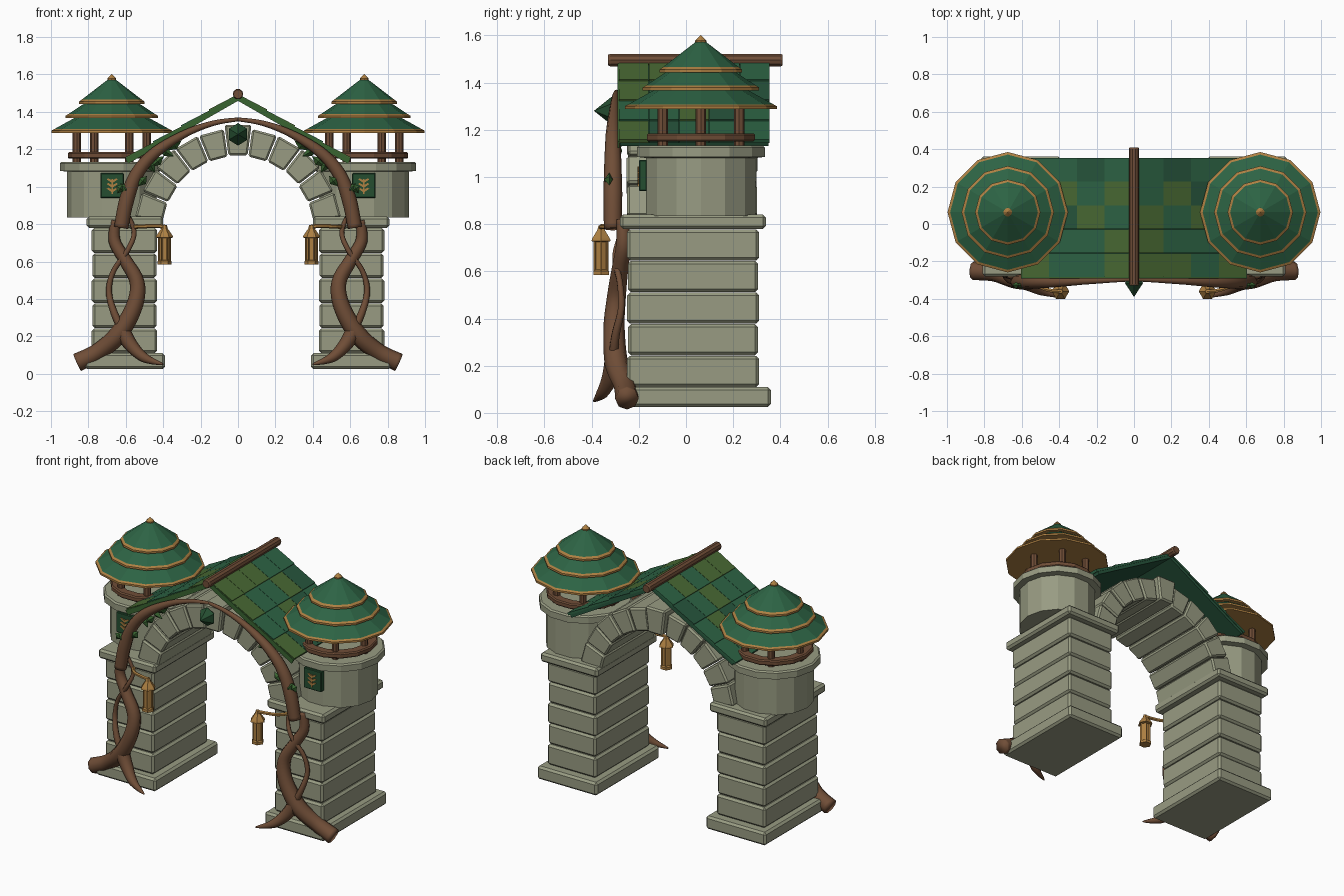
import bpy, bmesh, math, random
from mathutils import Vector, Matrix

if "Cube" in bpy.data.objects:
    bpy.data.objects.remove(bpy.data.objects["Cube"])

random.seed(4)

def mat(name, c):
    m = bpy.data.materials.new(name)
    m.diffuse_color = (*c, 1)
    m.use_nodes = True
    m.node_tree.nodes["Principled BSDF"].inputs["Base Color"].default_value = m.diffuse_color
    return m

STONE = mat("stone", (0.315, 0.33, 0.225))
GREEN = mat("roof_green", (0.026, 0.125, 0.058))
DARK = mat("tile_dark_green", (0.02, 0.09, 0.045))
OLIVE = mat("tile_olive", (0.065, 0.14, 0.033))
WOOD = mat("wood", (0.16, 0.075, 0.038))
GOLD = mat("gold", (0.42, 0.215, 0.055))
LEAF = mat("leaf_green", (0.04, 0.125, 0.03))
GEM = mat("gem_green", (0.018, 0.075, 0.03))

def finish(name, bm, mats, mirror=False, bevel=0, smooth=False):
    """Turn a bmesh in world coordinates into an object."""
    bmesh.ops.remove_doubles(bm, verts=bm.verts, dist=1e-5)
    bmesh.ops.recalc_face_normals(bm, faces=bm.faces)
    for f in bm.faces:
        f.smooth = smooth
    me = bpy.data.meshes.new(name)
    bm.to_mesh(me)
    bm.free()
    ob = bpy.data.objects.new(name, me)
    bpy.context.collection.objects.link(ob)
    for m in mats:
        me.materials.append(m)
    if bevel:
        b = ob.modifiers.new("bevel", 'BEVEL')
        b.width, b.segments, b.limit_method, b.angle_limit = bevel, 1, 'ANGLE', 0.7
    if mirror:
        m = ob.modifiers.new("mirror", 'MIRROR')
        m.use_mirror_merge = False
    return ob

def hexa(bm, bottom, top, mi=0):
    """Six-sided block from two quads."""
    v = [bm.verts.new(p) for p in bottom + top]
    for q in ((3, 2, 1, 0), (4, 5, 6, 7), (0, 1, 5, 4), (1, 2, 6, 5), (2, 3, 7, 6), (3, 0, 4, 7)):
        bm.faces.new([v[i] for i in q]).material_index = mi

def box(bm, x, y, z, mi=0):
    quad = [(x[0], y[0]), (x[1], y[0]), (x[1], y[1]), (x[0], y[1])]
    hexa(bm, [(*p, z[0]) for p in quad], [(*p, z[1]) for p in quad], mi)

def lathe(bm, c, prof, n=12, mats=None, closed=False):
    """Revolve (radius, z) points about a vertical axis through c."""
    rings = [[bm.verts.new((c[0] + r * math.cos(a), c[1] + r * math.sin(a), z))
              for a in (math.tau * i / n for i in range(n))] for r, z in prof]
    for k in range(len(prof) if closed else len(prof) - 1):
        a, b = rings[k], rings[(k + 1) % len(prof)]
        for i in range(n):
            f = bm.faces.new((a[i], a[(i + 1) % n], b[(i + 1) % n], b[i]))
            f.material_index = mats[k] if mats else 0

def tube(bm, pts, radii, n=8, steps=5):
    """Tapered tube along a Catmull-Rom path."""
    P = [Vector(p) for p in pts]
    path = []
    for i in range(len(P) - 1):
        a, b, c, d = P[max(i - 1, 0)], P[i], P[i + 1], P[min(i + 2, len(P) - 1)]
        for k in range(steps + (i == len(P) - 2)):
            t = k / steps
            p = 0.5 * (2 * b + (c - a) * t + (2 * a - 5 * b + 4 * c - d) * t * t
                       + (3 * b - a - 3 * c + d) * t ** 3)
            path.append((p, radii[i] + (radii[i + 1] - radii[i]) * t))
    rings = []
    for i, (p, r) in enumerate(path):
        tan = (path[min(i + 1, len(path) - 1)][0] - path[max(i - 1, 0)][0]).normalized()
        u = tan.cross(Vector((0, 1, 0.001))).normalized()
        w = tan.cross(u)
        rings.append([bm.verts.new(p + r * (math.cos(a) * u + math.sin(a) * w))
                      for a in (math.tau * j / n for j in range(n))])
    for a, b in zip(rings, rings[1:]):
        for i in range(n):
            bm.faces.new((a[i], a[(i + 1) % n], b[(i + 1) % n], b[i]))
    bm.faces.new(rings[0])
    bm.faces.new(rings[-1])

# Pillars: plinth, five courses, cap
bm = bmesh.new()
box(bm, (0.39, 0.82), (-0.29, 0.36), (0.025, 0.11))
box(bm, (0.40, 0.81), (-0.28, 0.34), (0.78, 0.84))
for i in range(5):
    z = 0.11 + i * 0.134
    e = 0.004 * (i % 2)
    box(bm, (0.432 + e, 0.782 - e), (-0.25 + e, 0.31 - e), (z, z + 0.132))
finish("pillars", bm, [STONE], True, 0.013)

# Arch stones, right half mirrored, plus keystone
def wedge(bm, a0, a1, r0, r1, y0, y1):
    ring = [(r * math.cos(a), r * math.sin(a) + 0.76)
            for r, a in ((r0, math.radians(a0)), (r1, math.radians(a0)),
                         (r1, math.radians(a1)), (r0, math.radians(a1)))]
    hexa(bm, [(x, y0, z) for x, z in ring], [(x, y1, z) for x, z in ring])

bm = bmesh.new()
for i in range(5):
    a, j = 7.5 + 15 * i, random.uniform(-0.008, 0.008)
    wedge(bm, a + 0.4, a + 14.6, 0.412 + j, 0.56 + j, -0.245 + j, 0.305 + j)
finish("arch_stones", bm, [STONE], True, 0.01)
bm = bmesh.new()
wedge(bm, 82.8, 97.2, 0.41, 0.575, -0.265, 0.32)
finish("keystone", bm, [STONE], False, 0.01)

# Keystone gem
bm = bmesh.new()
ring = [bm.verts.new((0.057 * math.sin(a), -0.315, 1.28 + 0.06 * math.cos(a)))
        for a in (math.tau * i / 6 for i in range(6))]
for y in (-0.39, -0.25):
    tip = bm.verts.new((0, y, 1.28))
    for i in range(6):
        bm.faces.new((ring[i], ring[(i + 1) % 6], tip))
finish("keystone_gem", bm, [GEM])

# Round turrets
C = (0.675, 0.063)
bm = bmesh.new()
lathe(bm, C, [(0, 0.835), (0.238, 0.835), (0.238, 1.08), (0.278, 1.085),
              (0.278, 1.125), (0.268, 1.133), (0, 1.133)], 14)
finish("turret_drums", bm, [STONE], True)

# Railing ring and posts
bm = bmesh.new()
lathe(bm, C, [(0.18, 1.152), (0.228, 1.15), (0.235, 1.157), (0.235, 1.178),
              (0.228, 1.185), (0.18, 1.185)], 14, closed=True)
for i in range(6):
    a = math.tau * i / 6
    p = (C[0] + 0.187 * math.cos(a), C[1] + 0.187 * math.sin(a))
    lathe(bm, p, [(0, 1.125), (0.022, 1.125), (0.022, 1.3), (0, 1.3)], 8)
finish("turret_railing", bm, [WOOD], True)

# Tiered turret roofs with gold rims and undersides
bm = bmesh.new()
for r, z, rt, zt in ((0.322, 1.288, 0.15, 1.395), (0.247, 1.367, 0.1, 1.475), (0.175, 1.443, 0.022, 1.572)):
    k = (zt - z) / (r - rt)
    lathe(bm, C, [(0, z), (r, z), (r, z + 0.012), (r - 0.014, z + 0.012 + 0.012 * k), (rt, zt), (0, zt)],
          12, [1, 1, 1, 0, 0])
lathe(bm, C, [(0, 1.565), (0.024, 1.565), (0.024, 1.578), (0.012, 1.59), (0, 1.602)], 8, [1] * 4)
finish("turret_roofs", bm, [GREEN, GOLD], True)

# Gable roof: under-slab and tiles
E0, E1 = Vector((0.0, 0, 1.49)), Vector((0.595, 0, 1.15))
D = E1 - E0
N = Vector((-D.z, 0, D.x)).normalized()

def slab(bm, s, t0, t1, y0, y1, h0, h1, lift=0, mi=0):
    """Block lying on the slope on side s."""
    def quad(h, up):
        out = []
        for t, y in ((t0, y0), (t1, y0), (t1, y1), (t0, y1)):
            p = E0 + D * t + N * (h + (up if t == t1 else 0))
            out.append((s * p.x, y, p.z))
        return out
    hexa(bm, quad(h0, 0), quad(h1, lift), mi)

olive = {1: {(1, 1), (0, 2), (0, 3), (1, 4), (0, 4), (3, 4), (2, 2)},
         -1: {(0, 1), (1, 2), (0, 3), (0, 4), (3, 4), (2, 1)}}
bm = bmesh.new()
for s in (1, -1):
    slab(bm, s, 0, 0.99, -0.28, 0.35, -0.025, -0.005, mi=1)
    for c in range(4):
        for r in range(5):
            y = 0.355 - 0.128 * (r + 1)
            mi = 2 if (c, r) in olive[s] else (c + r * 2 + (r // 2)) % 3 % 2
            slab(bm, s, c / 4, c / 4 + 0.255, y + 0.001, y + 0.127, -0.006, 0.004, 0.007, mi)
finish("gable_tiles", bm, [GREEN, DARK, OLIVE])
bm = bmesh.new()
slab(bm, 1, 0, 1.01, -0.291, -0.282, -0.027, 0.004)
finish("gable_edge_boards", bm, [LEAF], True)

# Ridge log
bm = bmesh.new()
lathe(bm, (0, 0), [(0, -0.33), (0.024, -0.33), (0.028, -0.32), (0.028, 0.4), (0.024, 0.41), (0, 0.41)], 10)
bm.transform(Matrix.Translation((0, 0, 1.495)) @ Matrix.Rotation(-math.pi / 2, 4, 'X'))
finish("ridge_log", bm, [WOOD])

# Climbing trunks: lower stem, upper stem, thin strand, side root
bm = bmesh.new()
tube(bm, [(0.86, -0.25, 0.06), (0.75, -0.26, 0.115), (0.64, -0.295, 0.21), (0.555, -0.305, 0.36),
          (0.54, -0.295, 0.49), (0.605, -0.28, 0.61), (0.66, -0.265, 0.71), (0.655, -0.27, 0.82)],
     [0.05, 0.047, 0.05, 0.045, 0.04, 0.035, 0.032, 0.025])
tube(bm, [(0.625, -0.31, 0.78), (0.595, -0.31, 0.93), (0.54, -0.31, 1.07), (0.44, -0.31, 1.185),
          (0.28, -0.305, 1.285), (0.13, -0.3, 1.34), (0, -0.295, 1.36)],
     [0.038, 0.04, 0.036, 0.03, 0.02, 0.014, 0.01])
tube(bm, [(0.6, -0.31, 0.2), (0.66, -0.3, 0.32), (0.69, -0.275, 0.44), (0.665, -0.28, 0.55),
          (0.59, -0.3, 0.66), (0.555, -0.28, 0.76), (0.6, -0.29, 0.87)],
     [0.025, 0.02, 0.016, 0.014, 0.014, 0.013, 0.01], 6)
tube(bm, [(0.62, -0.3, 0.23), (0.57, -0.32, 0.15), (0.5, -0.355, 0.085), (0.4, -0.39, 0.05)],
     [0.045, 0.037, 0.026, 0.004])
ob = finish("climbing_trunks", bm, [WOOD], True, smooth=True)

# Leaves beside the upper stem
bm = bmesh.new()
for x, z, ang, ln in ((0.34, 1.22, 35, 0.045), (0.385, 1.185, -30, 0.05), (0.43, 1.135, 40, 0.045),
                      (0.465, 1.11, -60, 0.04), (0.51, 1.03, 50, 0.035), (0.6, 0.985, -50, 0.045),
                      (0.63, 0.99, 60, 0.03)):
    m = Matrix.Translation((x, -0.325 if x > 0.5 else -0.285, z)) @ Matrix.Rotation(math.radians(ang), 4, 'Y')
    v = [bm.verts.new(m @ Vector(p)) for p in ((-ln, 0, 0), (0, 0, 0.024), (ln, 0, 0), (0, 0, -0.024),
                                               (0, -0.022, 0), (0, 0.015, 0))]
    for i in range(4):
        bm.faces.new((v[i], v[(i + 1) % 4], v[4]))
        bm.faces.new((v[i], v[(i + 1) % 4], v[5]))
finish("leaves", bm, [LEAF], True)

# Plaques with a gold sprig
bm = bmesh.new()
box(bm, (0.61, 0.735), (-0.2, -0.165), (0.94, 1.072))
finish("plaques", bm, [GEM], True, 0.004)
bm = bmesh.new()
box(bm, (0.669, 0.675), (-0.206, -0.199), (0.96, 1.04))
for z in (0.975, 1.0, 1.025):
    for s in (1, -1):
        q = [(0.672, z - 0.006), (0.672 + s * 0.03, z + 0.014), (0.672 + s * 0.022, z + 0.02), (0.672, z + 0.008)]
        hexa(bm, [(a, -0.206, b) for a, b in q], [(a, -0.199, b) for a, b in q])
finish("plaque_sprigs", bm, [GOLD], True)

# Hanging lanterns with brackets
bm = bmesh.new()
L = (0.393, -0.36)
lathe(bm, L, [(0, 0.585), (0.038, 0.585), (0.038, 0.602), (0.028, 0.608), (0.028, 0.725), (0.047, 0.728),
              (0.044, 0.738), (0.018, 0.775), (0.012, 0.795), (0, 0.795)], 6)
for i in range(6):
    a = math.tau * i / 6
    lathe(bm, (L[0] + 0.03 * math.cos(a), L[1] + 0.03 * math.sin(a)), [(0.005, 0.6), (0.005, 0.73)], 4)
tube(bm, [(0.39, -0.36, 0.787), (0.45, -0.355, 0.79), (0.52, -0.325, 0.787), (0.57, -0.25, 0.785)],
     [0.011, 0.011, 0.011, 0.012], 6, 3)
finish("lanterns", bm, [GOLD], True)
